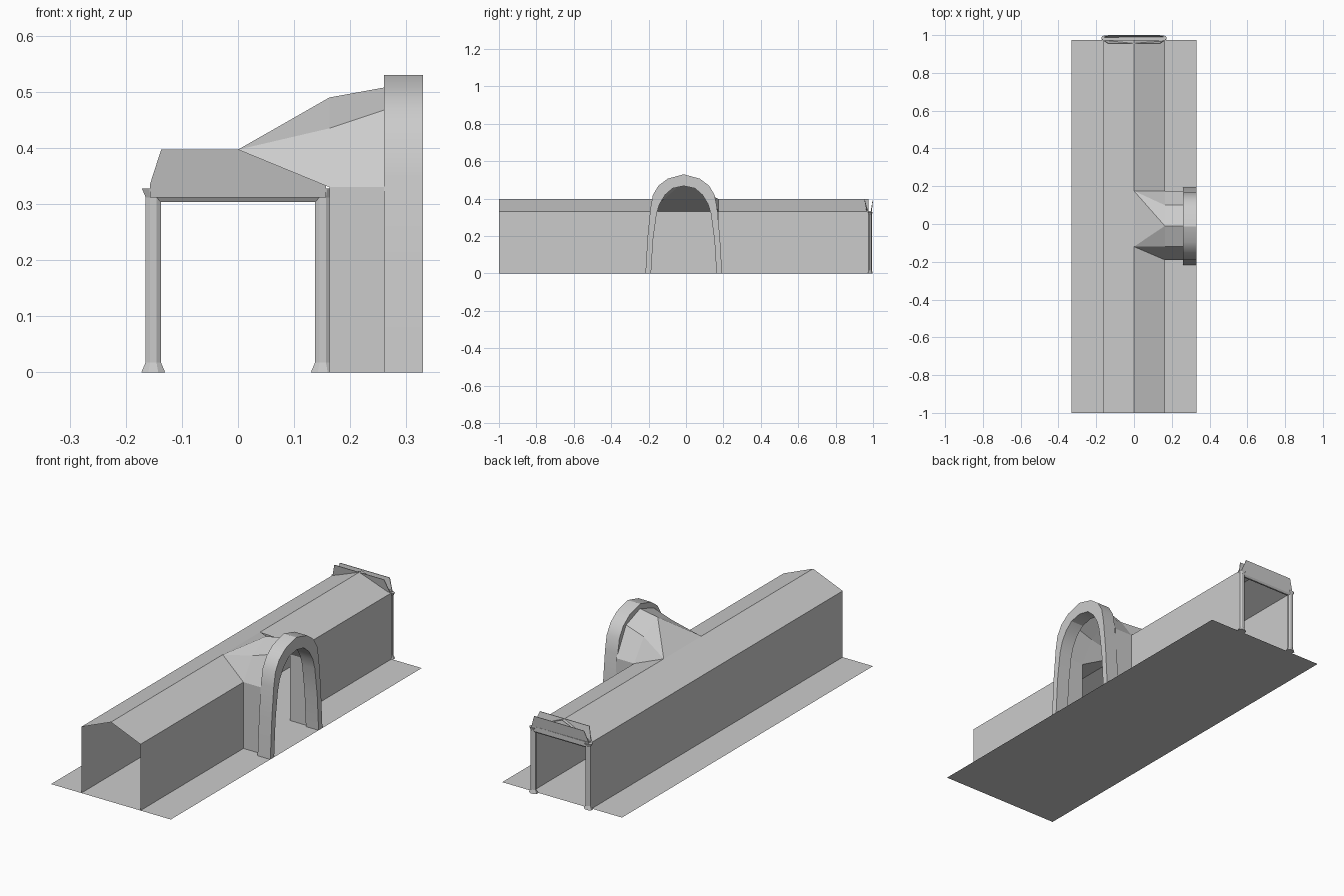
import bpy
import bmesh
import math

cube = bpy.data.objects.get("Cube")
if cube:
    bpy.data.objects.remove(cube, do_unlink=True)

stone = bpy.data.materials.new("plain_grey")
stone.use_nodes = True
GREY = (0.6, 0.6, 0.6, 1)
stone.diffuse_color = GREY
stone.node_tree.nodes["Principled BSDF"].inputs["Base Color"].default_value = GREY

HALF, EAVE, RIDGE = 0.163, 0.33, 0.397   # corridor section
FRONT, BACK = -1.0, 0.975                # corridor ends
SIDE_A, SIDE_B = -0.19, 0.175            # passage walls
HUB_A, HUB_B = -0.12, 0.175              # passage roof start on the ridge


def build(name, verts, faces, closed=False, smooth=False):
    """Make a mesh object; closed shapes get outward normals."""
    mesh = bpy.data.meshes.new(name)
    mesh.from_pydata(verts, [], faces)
    bm = bmesh.new()
    bm.from_mesh(mesh)
    bmesh.ops.remove_doubles(bm, verts=bm.verts, dist=0.0005)
    if closed:
        bmesh.ops.recalc_face_normals(bm, faces=bm.faces)
    bm.to_mesh(mesh)
    bm.free()
    mesh.materials.append(stone)
    obj = bpy.data.objects.new(name, mesh)
    bpy.context.collection.objects.link(obj)
    if smooth:
        bpy.ops.object.select_all(action='DESELECT')
        obj.select_set(True)
        bpy.context.view_layer.objects.active = obj
        bpy.ops.object.shade_smooth_by_angle(angle=math.radians(25))
    return obj


def loft(name, sections, loop=False, caps=False, ring=False, smooth=False, closed=False):
    """Skin a list of equal-length point rows."""
    n, m = len(sections[0]), len(sections)
    verts = [p for row in sections for p in row]
    faces = []
    for i in range(m if ring else m - 1):
        j = (i + 1) % m
        for k in range(n if loop else n - 1):
            l = (k + 1) % n
            faces.append((i * n + k, i * n + l, j * n + l, j * n + k))
    if caps:
        faces += [tuple(range(n)), tuple(range((m - 1) * n, m * n))]
    return build(name, verts, faces, closed, smooth)


# Ground sheet
build("floor", [(-0.33, FRONT, 0), (0.33, FRONT, 0), (0.33, BACK, 0), (-0.33, BACK, 0)],
      [(0, 1, 2, 3)])

# Closed side of the corridor: wall and roof slope
loft("left_side_shell", [[(x, y, z) for x, z in ((0, RIDGE), (-HALF, EAVE), (-HALF, 0))]
                         for y in (FRONT, BACK)][::-1])

# Open side of the corridor, in two lengths either side of the passage
for name, ends in (("front_side_shell", ((FRONT, FRONT), (HUB_A, SIDE_A))),
                   ("rear_side_shell", ((HUB_B, SIDE_B), (BACK, BACK)))):
    loft(name, [[(0, hub, RIDGE), (HALF, side, EAVE), (HALF, side, 0)]
                for hub, side in ends])


# Side passage: straight walls and folded roof
def passage_section(x, shoulder, top):
    return [(x, SIDE_A, 0), (x, SIDE_A, EAVE), (x, -0.12, shoulder), (x, -0.01, top),
            (x, 0.10, shoulder), (x, SIDE_B, EAVE), (x, SIDE_B, 0)]


inner_end = passage_section(HALF, 0.435, 0.49)
outer_end = passage_section(0.262, 0.468, 0.508)
loft("side_passage", [outer_end, inner_end])

# Roof folds joining the passage to the corridor ridge
a, b, c = (0, HUB_A, RIDGE), (0, 0.08, RIDGE), (0, HUB_B, RIDGE)
e1, s1, top, s2, e2 = inner_end[1:6]
build("passage_roof_folds", [a, b, c, e1, s1, top, s2, e2],
      [(0, 3, 4), (0, 4, 5), (0, 5, 1), (1, 5, 2), (2, 5, 6), (2, 6, 7)])

# Arch surround: half profiles mirrored, then swept as a box section
outer = [(0.205, 0), (0.193, 0.2), (0.178, 0.35), (0.165, 0.42), (0.135, 0.47),
         (0.085, 0.507), (0, 0.53)]
inner = [(0.175, 0), (0.164, 0.18), (0.145, 0.32), (0.13, 0.37), (0.10, 0.42),
         (0.06, 0.455), (0, 0.468)]


def mirrored(half):
    return [(-y, z) for y, z in half] + [(y, z) for y, z in half[-2::-1]]


sections = []
for (yo, zo), (yi, zi) in zip(mirrored(outer), mirrored(inner)):
    c0 = -0.012
    sections.append([(0.26, yo + c0, zo), (0.33, yo + c0, zo),
                     (0.33, yi + c0, zi), (0.26, yi + c0, zi)])
loft("arch_surround", sections, loop=True, caps=True, smooth=True, closed=True)

# Rear gate posts, flared at foot and head
for name, x in (("left_gate_post", 0.151), ("right_gate_post", -0.151)):
    rows = []
    for r, z in ((0.022, 0), (0.014, 0.018), (0.014, 0.312), (0.021, 0.328)):
        rows.append([(x + r * math.cos(math.pi * (k + 0.5) / 4) * 1.05,
                      0.984 + r * 0.72 * math.sin(math.pi * (k + 0.5) / 4), z)
                     for k in range(8)])
    loft(name, rows, loop=True, caps=True, closed=True)

# Rear gate beam with a chamfered underside
beam = ((0.974, 0.335), (0.974, 0.313), (0.98, 0.304), (0.988, 0.304),
        (0.994, 0.313), (0.994, 0.335))
loft("gate_beam", [[(x, y, z) for y, z in beam] for x in (-0.155, 0.155)],
     loop=True, caps=True, closed=True)

# Two boards above the beam, leaning apart
for name, low, high, head in (("front_gate_board", 0.969, 0.953, 0.397),
                              ("rear_gate_board", 0.988, 0.997, 0.39)):
    rows = []
    for off in (0, 0.003):
        rows.append([(-0.157, low + off, 0.312), (0.157, low + off, 0.312),
                     (0.157, low + off, 0.335), (0.137, high + off, head),
                     (-0.137, high + off, head), (-0.157, low + off, 0.335)])
    loft(name, rows, loop=True, caps=True, closed=True)
